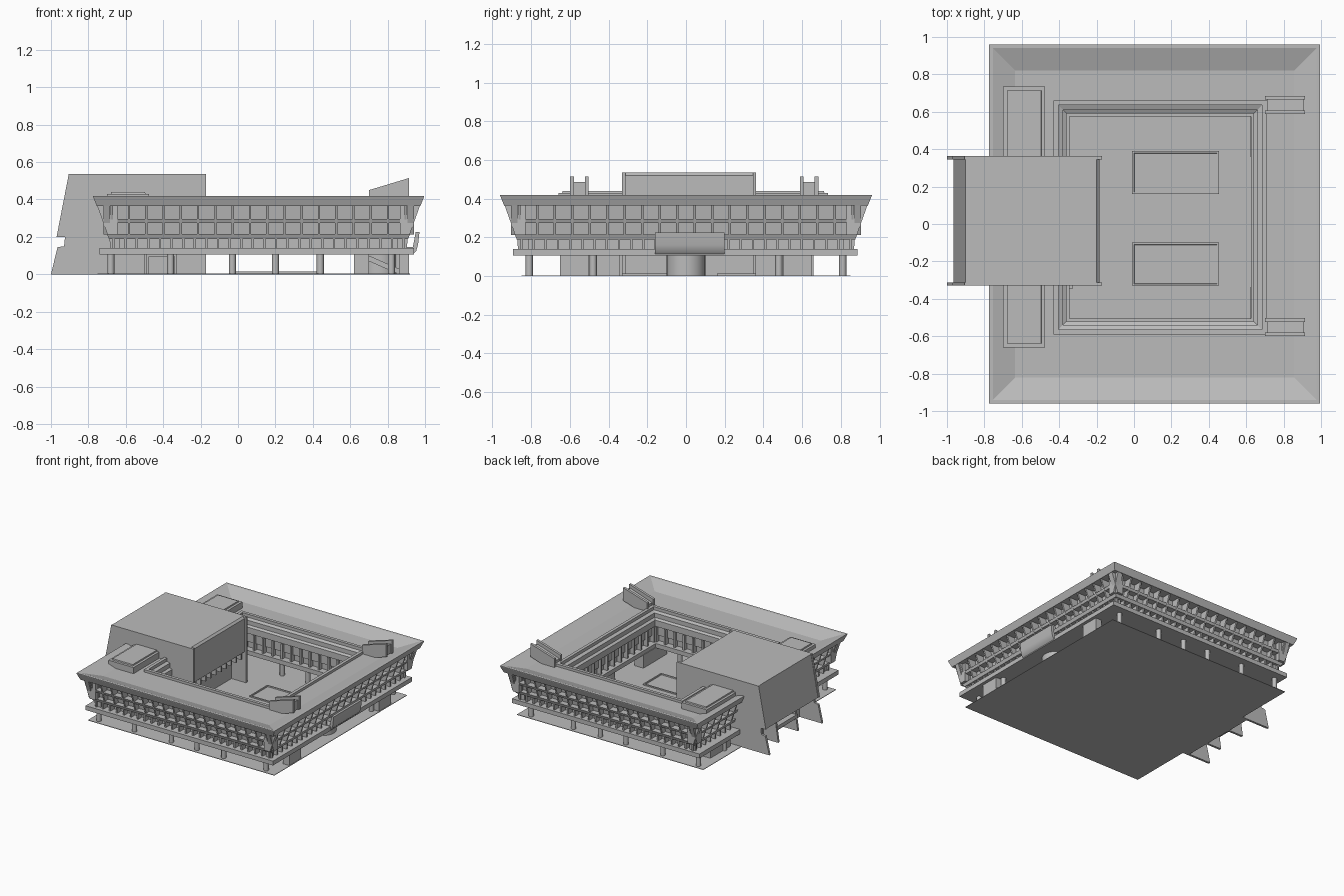
import bpy, bmesh, math

cube = bpy.data.objects.get("Cube")
if cube:
    bpy.data.objects.remove(cube, do_unlink=True)

concrete = bpy.data.materials.new("concrete_grey")
concrete.use_nodes = True
concrete.diffuse_color = (0.5, 0.5, 0.5, 1)
concrete.node_tree.nodes["Principled BSDF"].inputs["Base Color"].default_value = (0.5, 0.5, 0.5, 1)

RIM = (-0.775, 0.995, -0.96, 0.96)    # x0, x1, y0, y1 of the roof edge
COURT = (-0.42, 0.70, -0.58, 0.65)    # courtyard opening in the roof


def finish(name, bm):
    bmesh.ops.recalc_face_normals(bm, faces=bm.faces)
    mesh = bpy.data.meshes.new(name)
    bm.to_mesh(mesh)
    bm.free()
    mesh.materials.append(concrete)
    obj = bpy.data.objects.new(name, mesh)
    bpy.context.collection.objects.link(obj)
    return obj


def add_box(bm, x0, x1, y0, y1, z0, z1):
    vs = [bm.verts.new((x, y, z)) for z in (z0, z1)
          for x, y in ((x0, y0), (x1, y0), (x1, y1), (x0, y1))]
    for f in ((0, 1, 2, 3), (4, 5, 6, 7), (0, 1, 5, 4), (1, 2, 6, 5), (2, 3, 7, 6), (3, 0, 4, 7)):
        bm.faces.new([vs[i] for i in f])


def boxes(name, *items):
    bm = bmesh.new()
    for item in items:
        add_box(bm, *item)
    return finish(name, bm)


def inset(rect, d):
    return rect[0] + d, rect[1] - d, rect[2] + d, rect[3] - d


def loft(name, loops, closed=True):
    """Bridge rectangular loops given as (rect, z); closed makes a ring, else capped."""
    bm = bmesh.new()
    rows = []
    for (x0, x1, y0, y1), z in loops:
        rows.append([bm.verts.new((x, y, z)) for x, y in ((x0, y0), (x1, y0), (x1, y1), (x0, y1))])
    pairs = list(zip(rows, rows[1:]))
    if closed:
        pairs.append((rows[-1], rows[0]))
    else:
        bm.faces.new(rows[0])
        bm.faces.new(rows[-1])
    for a, b in pairs:
        for i in range(4):
            j = (i + 1) % 4
            bm.faces.new((a[i], a[j], b[j], b[i]))
    return finish(name, bm)


def add_prism(bm, profile, place, t0, t1):
    """Extrude a 2D profile from t0 to t1; place maps (u, z, t) to a point."""
    a = [bm.verts.new(place(u, z, t0)) for u, z in profile]
    b = [bm.verts.new(place(u, z, t1)) for u, z in profile]
    bm.faces.new(a)
    bm.faces.new(b)
    for i in range(len(a)):
        j = (i + 1) % len(a)
        bm.faces.new((a[i], a[j], b[j], b[i]))


def along_y(u, z, t):
    return u, t, z


def sides(rect):
    """For each side: a map (inset, z, t) to a point, and the span of t."""
    x0, x1, y0, y1 = rect
    return ((lambda u, z, t: (t, y0 + u, z), x0, x1), (lambda u, z, t: (t, y1 - u, z), x0, x1),
            (lambda u, z, t: (x0 + u, t, z), y0, y1), (lambda u, z, t: (x1 - u, t, z), y0, y1))


def repeated(name, rect, profile, margin, step, width):
    bm = bmesh.new()
    for place, a, b in sides(rect):
        a, b = a + margin, b - margin
        n = round((b - a) / step)
        for i in range(n + 1):
            t = a + (b - a) * i / n
            add_prism(bm, profile, place, t - width / 2, t + width / 2)
    return finish(name, bm)


# Ground plate
boxes("ground_plate", (-0.75, 0.92, -0.85, 0.85, 0, 0.004))

# Main storey: flared outer wall, dished roof and stepped courtyard edge
outer = [(0.085, 0.19), (0.075, 0.215), (0.12, 0.215), (0.10, 0.365), (0.02, 0.365),
         (0, 0.415), (0, 0.42), (0.02, 0.42), (0.14, 0.38)]
inner = [(-0.01, 0.38), (-0.01, 0.40), (0.015, 0.40), (0.015, 0.375), (0.04, 0.365),
         (0.04, 0.33), (0.06, 0.32), (0.06, 0.27), (0.035, 0.26), (0.035, 0.19)]
loft("main_storey", [(inset(RIM, d), z) for d, z in outer] + [(inset(COURT, d), z) for d, z in inner])

# Window grid on the flared wall
repeated("window_mullions", RIM, [(0.03, 0.367), (0.13, 0.367), (0.13, 0.213), (0.082, 0.213)],
         0.10, 0.092, 0.012)
loft("window_transom", [(inset(RIM, d), z) for d, z in
                        ((0.063, 0.275), (0.13, 0.275), (0.13, 0.295), (0.055, 0.295))])
bm = bmesh.new()
for place, a, b in sides(RIM):
    for t0, t1 in ((a + 0.055, a + 0.09), (b - 0.09, b - 0.055)):
        add_prism(bm, [(0.022, 0.367), (0.13, 0.367), (0.13, 0.213), (0.077, 0.213)], place, t0, t1)
finish("corner_piers", bm)

# Lower gallery: recessed wall, small posts, ledge
loft("gallery_wall", [(inset(RIM, 0.14), 0.13), (inset(RIM, 0.14), 0.2),
                      (inset(COURT, 0.02), 0.2), (inset(COURT, 0.02), 0.13)])
repeated("gallery_posts", RIM, [(0.092, 0.135), (0.145, 0.135), (0.145, 0.195), (0.088, 0.195)],
         0.11, 0.062, 0.012)
LEDGE = (-0.74, 0.94, -0.895, 0.885)
loft("gallery_ledge", [(LEDGE, 0.105), (LEDGE, 0.14),
                       (inset(COURT, 0.075), 0.14), (inset(COURT, 0.075), 0.105)])
repeated("courtyard_posts", COURT, [(0.0, 0.135), (0.055, 0.135), (0.055, 0.262), (0.0, 0.262)],
         0.06, 0.085, 0.014)

# Round columns under the ledge
bm = bmesh.new()
spots = [(x, y) for x in (-0.68, -0.36, -0.03, 0.2, 0.44, 0.82) for y in (-0.81, 0.81)]
spots += [(x, y) for x in (-0.68, 0.86) for y in (-0.48, 0.48)]
spots += [(x, y) for x in (-0.03, 0.2, 0.44) for y in (-0.55, 0.61)]
for x, y in spots:
    res = bmesh.ops.create_cone(bm, cap_ends=True, segments=12, radius1=0.019, radius2=0.019, depth=0.11)
    bmesh.ops.translate(bm, verts=res["verts"], vec=(x, y, 0.055))
columns = finish("columns", bm)

# Hall: full-height side walls with a notch, upper volume, recessed base
wall = [(-1, 0), (-0.965, 0.145), (-0.93, 0.15), (-0.925, 0.2), (-0.97, 0.2),
        (-0.905, 0.535), (-0.17, 0.535), (-0.17, 0)]
bm = bmesh.new()
for y in (-0.33, 0.345):
    add_prism(bm, wall, along_y, y, y + 0.018)
finish("hall_side_walls", bm)
bm = bmesh.new()
add_prism(bm, [(-0.965, 0.2), (-0.902, 0.535), (-0.2, 0.535), (-0.185, 0.52), (-0.185, 0.25), (-0.25, 0.2)],
          along_y, -0.32, 0.355)
finish("hall_upper", bm)
boxes("hall_base", (-0.80, -0.30, -0.315, 0.35, 0, 0.21))
boxes("hall_window_fins", *[(-0.25, -0.185, y, y + 0.012, 0.2, 0.255)
                            for y in [-0.28 + 0.065 * i for i in range(10)]])
bm = bmesh.new()
for y in (-0.12, 0.13):
    add_prism(bm, [(-0.93, 0), (-0.9, 0.2), (-0.79, 0.2), (-0.79, 0)], along_y, y, y + 0.018)
finish("entrance_fins", bm)
boxes("entrance_canopy", (-0.92, -0.79, -0.12, 0.14, 0.10, 0.13))
boxes("hall_door_frame", (-0.49, -0.475, -0.345, -0.325, 0, 0.11), (-0.34, -0.325, -0.345, -0.325, 0, 0.11),
      (-0.49, -0.325, -0.345, -0.325, 0.095, 0.11))

# Long roof plant room with a stepped top
PLANT = (-0.70, -0.475, -0.66, 0.735)
loft("roof_plant_room", [(PLANT, 0.37), (PLANT, 0.43), (inset(PLANT, 0.02), 0.43),
                         (inset(PLANT, 0.022), 0.44)], closed=False)

# Two roof spouts, open channels rising outward
bm = bmesh.new()
spout = [(0.70, 0.375), (0.70, 0.45), (0.915, 0.515), (0.915, 0.41), (0.80, 0.375)]
trough = [(0.71, 0.375), (0.71, 0.42), (0.905, 0.485), (0.905, 0.41), (0.80, 0.375)]
for y in (-0.6, 0.588):
    add_prism(bm, spout, along_y, y, y + 0.02)
    add_prism(bm, spout, along_y, y + 0.077, y + 0.097)
    add_prism(bm, trough, along_y, y + 0.02, y + 0.077)
finish("roof_spouts", bm)

# Balcony on the side opposite the hall
bm = bmesh.new()
add_prism(bm, [(0.86, 0.108), (0.935, 0.108), (0.953, 0.125), (0.963, 0.16), (0.97, 0.225),
               (0.95, 0.225), (0.935, 0.145), (0.86, 0.145)], along_y, -0.16, 0.2)
balcony = finish("balcony", bm)

# Courtyard planters with low kerbs
for name, y0, y1 in (("front_planter", -0.33, -0.10), ("back_planter", 0.16, 0.39)):
    r = (-0.01, 0.455, y0, y1)
    loft(name, [(r, 0), (r, 0.014), (inset(r, 0.01), 0.014), (inset(r, 0.012), 0.006)], closed=False)

# Ground-floor rooms below the gallery
boxes("ground_rooms", (0.62, 0.70, -0.64, -0.34, 0, 0.11), (0.62, 0.70, 0.36, 0.64, 0, 0.11),
      (0.86, 0.915, -0.65, -0.5, 0, 0.11), (0.86, 0.915, 0.5, 0.65, 0, 0.11),
      (-0.68, -0.5, -0.6, -0.36, 0, 0.11), (-0.68, -0.5, 0.4, 0.66, 0, 0.11))
bm = bmesh.new()
for y in (-0.6, 0.52):
    add_prism(bm, [(0.70, 0.07), (0.70, 0.10), (0.86, 0.03), (0.86, 0)], along_y, y, y + 0.08)
finish("stair_flights", bm)
bm = bmesh.new()
res = bmesh.ops.create_cone(bm, cap_ends=True, segments=32, radius1=0.1, radius2=0.1, depth=0.11)
bmesh.ops.translate(bm, verts=res["verts"], vec=(0.76, 0.0, 0.055))
lobby = finish("round_lobby", bm)

# Smooth shading on the curved parts
for obj in (columns, balcony, lobby):
    bpy.ops.object.select_all(action='DESELECT')
    obj.select_set(True)
    bpy.context.view_layer.objects.active = obj
    bpy.ops.object.shade_smooth_by_angle(angle=math.radians(40))
